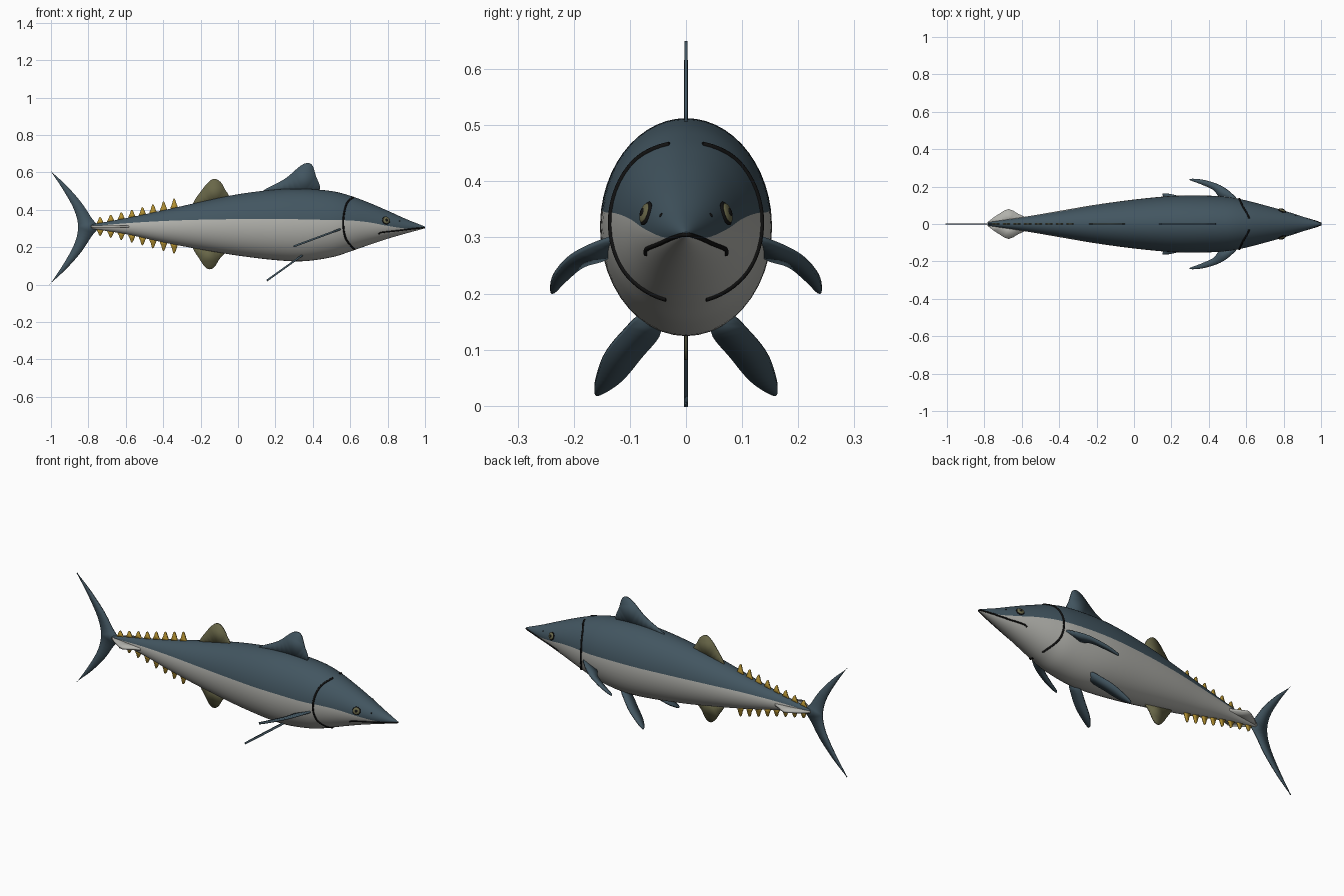
import bpy
import bmesh
import math
from mathutils import Vector

default = bpy.data.objects.get("Cube")
if default:
    bpy.data.objects.remove(default, do_unlink=True)


def material(name, r, g, b):
    mat = bpy.data.materials.new(name)
    mat.use_nodes = True
    mat.diffuse_color = (r, g, b, 1)
    mat.node_tree.nodes["Principled BSDF"].inputs["Base Color"].default_value = (r, g, b, 1)
    return mat


BLUE = material("slate blue", 0.055, 0.092, 0.118)
BELLY = material("silver grey", 0.44, 0.44, 0.41)
OLIVE = material("olive fin", 0.14, 0.135, 0.065)
YELLOW = material("finlet yellow", 0.45, 0.28, 0.03)
BLACK = material("black", 0.006, 0.006, 0.006)


def smooth(points, steps, closed=False):
    """Catmull-Rom spline through points of any dimension."""
    pts = [Vector(p) for p in points]
    n = len(pts)
    pick = (lambda i: pts[i % n]) if closed else (lambda i: pts[min(max(i, 0), n - 1)])
    result = []
    for i in range(n if closed else n - 1):
        a, b, c, d = (pick(i + k) for k in (-1, 0, 1, 2))
        for s in range(steps):
            t = s / steps
            result.append(0.5 * (2 * b + (c - a) * t + (2 * a - 5 * b + 4 * c - d) * t * t
                                 + (3 * b - a - 3 * c + d) * t ** 3))
    if not closed:
        result.append(pts[-1])
    return result


def finish(bm, name, mats, angle=40):
    bmesh.ops.recalc_face_normals(bm, faces=bm.faces)
    mesh = bpy.data.meshes.new(name)
    bm.to_mesh(mesh)
    bm.free()
    obj = bpy.data.objects.new(name, mesh)
    bpy.context.collection.objects.link(obj)
    for mat in mats:
        mesh.materials.append(mat)
    bpy.ops.object.select_all(action="DESELECT")
    obj.select_set(True)
    bpy.context.view_layer.objects.active = obj
    bpy.ops.object.shade_smooth_by_angle(angle=math.radians(angle))
    return obj


# Body stations: x, top, bottom, half width, colour border height
STATIONS = smooth([
    (-0.78, 0.322, 0.298, 0.01, 0.312),
    (-0.6, 0.355, 0.27, 0.036, 0.328),
    (-0.4, 0.397, 0.226, 0.07, 0.34),
    (-0.2, 0.442, 0.188, 0.104, 0.347),
    (0, 0.483, 0.155, 0.131, 0.35),
    (0.2, 0.508, 0.131, 0.15, 0.35),
    (0.35, 0.512, 0.125, 0.153, 0.349),
    (0.5, 0.5, 0.146, 0.145, 0.345),
    (0.6, 0.475, 0.177, 0.126, 0.343),
    (0.7, 0.438, 0.212, 0.1, 0.333),
    (0.8, 0.395, 0.245, 0.072, 0.314),
    (0.9, 0.35, 0.274, 0.04, 0.3),
    (0.97, 0.322, 0.293, 0.016, 0.304),
    (1, 0.31, 0.302, 0.004, 0.306)], 7)


def station(x):
    for a, b in zip(STATIONS, STATIONS[1:]):
        if x <= b[0]:
            return a.lerp(b, (x - a[0]) / (b[0] - a[0]))
    return STATIONS[-1]


def on_side(x, z, side=1):
    """Point on the body's flank at the given length and height."""
    _, top, bottom, width, _ = station(x)
    f = (2 * z - top - bottom) / (top - bottom)
    return Vector((x, side * width * math.sqrt(max(0, 1 - f * f)), z))


# Body: elliptical rings whose vertices follow the colour border
HALF = 24
bm = bmesh.new()
rings = []
for x, top, bottom, width, border in STATIONS:
    mid, high = (top + bottom) / 2, (top - bottom) / 2
    start = math.asin(max(-0.9, min(0.9, (border - mid) / high)))
    angles = [start + (math.pi - 2 * start) * i / HALF for i in range(HALF)]
    angles += [math.pi - start + (math.pi + 2 * start) * i / HALF for i in range(HALF)]
    rings.append([bm.verts.new((x, width * math.cos(a), mid + high * math.sin(a))) for a in angles])
for r, s in zip(rings, rings[1:]):
    for i in range(2 * HALF):
        j = (i + 1) % (2 * HALF)
        bm.faces.new((r[i], r[j], s[j], s[i])).material_index = int(i >= HALF)
for ring in (rings[0], rings[-1]):
    bm.faces.new(ring)
finish(bm, "body", [BLUE, BELLY], 60)


def fin(name, outline, mat, thickness=0.006, steps=5):
    """Thin closed blade from a smoothed outline of 3D points."""
    bm = bmesh.new()
    bm.faces.new([bm.verts.new(p) for p in smooth(outline, steps, True)])
    bmesh.ops.remove_doubles(bm, verts=bm.verts, dist=0.0004)
    bmesh.ops.triangulate(bm, faces=bm.faces)
    obj = finish(bm, name, [mat])
    mod = obj.modifiers.new("thickness", "SOLIDIFY")
    mod.thickness = thickness
    mod.offset = 0
    return obj


def upright(points):
    return [(x, 0, z) for x, z in points]


# Median fins
fin("first_dorsal_fin", upright([
    (0.13, 0.495), (0.25, 0.565), (0.33, 0.632), (0.37, 0.65), (0.397, 0.638),
    (0.415, 0.585), (0.432, 0.5), (0.28, 0.49)]), BLUE)
fin("second_dorsal_fin", upright([
    (-0.24, 0.425), (-0.19, 0.51), (-0.15, 0.555), (-0.12, 0.565), (-0.09, 0.545),
    (-0.07, 0.51), (-0.05, 0.46), (-0.14, 0.43)]), OLIVE)
fin("anal_fin", upright([
    (-0.24, 0.205), (-0.205, 0.135), (-0.175, 0.093), (-0.15, 0.082), (-0.125, 0.095),
    (-0.1, 0.135), (-0.07, 0.18), (-0.15, 0.21)]), OLIVE)

# Crescent tail: upper half of the outline reflected about the spine
upper = [(-0.75, 0), (-0.785, 0.052), (-0.84, 0.135), (-0.92, 0.225), (-1, 0.298), (-1, 0.298),
         (-0.93, 0.192), (-0.875, 0.09)]
lower = [(x, -z) for x, z in reversed(upper[1:])]
fin("tail_fin", upright([(x, 0.307 + z) for x, z in upper + [(-0.855, 0)] + lower]), BLUE, 0.007)

# Finlets along the back and underside of the tail
for i in range(8):
    x = -0.34 - 0.0565 * i
    size = 0.052 - 0.0025 * i
    for name, edge, up in (("upper", 1, 1), ("lower", 2, -1)):
        z = station(x)[edge] - 0.006 * up
        leaf = [(0.017, 0), (0.012, 0.5), (0.002, 1), (-0.006, 1), (-0.013, 0.5), (-0.02, 0)]
        fin(f"{name}_finlet_{i + 1}",
            upright([(x + dx, z + up * h * size) for dx, h in leaf]), YELLOW, 0.008, 3)

# Paired parts
for side, label in ((1, "left"), (-1, "right")):
    pectoral = [(0.55, 0.125), (0.52, 0.165), (0.46, 0.207), (0.38, 0.234), (0.315, 0.242),
                (0.3, 0.235), (0.36, 0.212), (0.425, 0.182), (0.465, 0.14)]
    fin(label + "_pectoral_fin",
        [(x, side * y, 0.205 + 0.37 * (x - 0.3)) for x, y in pectoral], BLUE, 0.01)

    pelvic = [(0.078, 0.16), (0.115, 0.128), (0.145, 0.09), (0.16, 0.05), (0.163, 0.026),
              (0.152, 0.023), (0.115, 0.047), (0.08, 0.088), (0.045, 0.135)]
    fin(label + "_pelvic_fin",
        [(0.155 + 1.4 * (z - 0.022), side * y, z) for y, z in pelvic], BLUE, 0.01)

    keel = [(-0.56, 0.025), (-0.62, 0.055), (-0.67, 0.08), (-0.72, 0.055), (-0.77, 0.02),
            (-0.77, 0), (-0.56, 0)]
    fin(label + "_tail_keel", [(x, side * y, 0.31) for x, y in keel], BELLY, 0.012, 2)


def tube(name, points, radius):
    curve = bpy.data.curves.new(name, "CURVE")
    curve.dimensions = "3D"
    curve.bevel_depth = radius
    curve.bevel_resolution = 2
    curve.use_fill_caps = True
    spline = curve.splines.new("POLY")
    spline.points.add(len(points) - 1)
    for point, co in zip(spline.points, points):
        point.co = (*co, 1)
    curve.materials.append(BLACK)
    obj = bpy.data.objects.new(name, curve)
    bpy.context.collection.objects.link(obj)


def ball(name, centre, normal, radius, depth, mat):
    """Ball flattened along the surface normal."""
    bpy.ops.mesh.primitive_uv_sphere_add(segments=24, ring_count=12, radius=1, location=centre)
    obj = bpy.context.object
    obj.name = name
    obj.scale = (radius, radius, depth)
    obj.rotation_euler = normal.to_track_quat("Z", "Y").to_euler()
    obj.data.materials.append(mat)
    bpy.ops.object.shade_smooth()


# Gill slits, eyes and nostrils
for side, label in ((1, "left"), (-1, "right")):
    slit = smooth([(0.615, 0.466), (0.58, 0.43), (0.563, 0.34), (0.575, 0.25), (0.62, 0.19)], 8)
    tube(label + "_gill_slit", [on_side(x, z, side) for x, z in slit], 0.005)

    def surface(x, z):
        p = on_side(x, z, side)
        along = on_side(x + 0.01, z, side) - p
        rise = on_side(x, z + 0.005, side) - p
        normal = along.cross(rise).normalized()
        return p, normal * (1 if normal.y * side > 0 else -1)

    p, n = surface(0.792, 0.343)
    ball(label + "_eye_rim", p, n, 0.022, 0.006, BLACK)
    ball(label + "_iris", p + n * 0.003, n, 0.018, 0.006, OLIVE)
    ball(label + "_pupil", p + n * 0.006, n, 0.009, 0.005, BLACK)
    p, n = surface(0.865, 0.34)
    ball(label + "_nostril", p, n, 0.004, 0.002, BLACK)

# Mouth line wrapping round the snout
lip = smooth([(0.75, 0.27), (0.77, 0.279), (0.85, 0.288), (0.93, 0.298), (0.998, 0.305)], 6)
tube("mouth", [on_side(x, z) for x, z in lip] + [on_side(x, z, -1) for x, z in reversed(lip)], 0.004)
